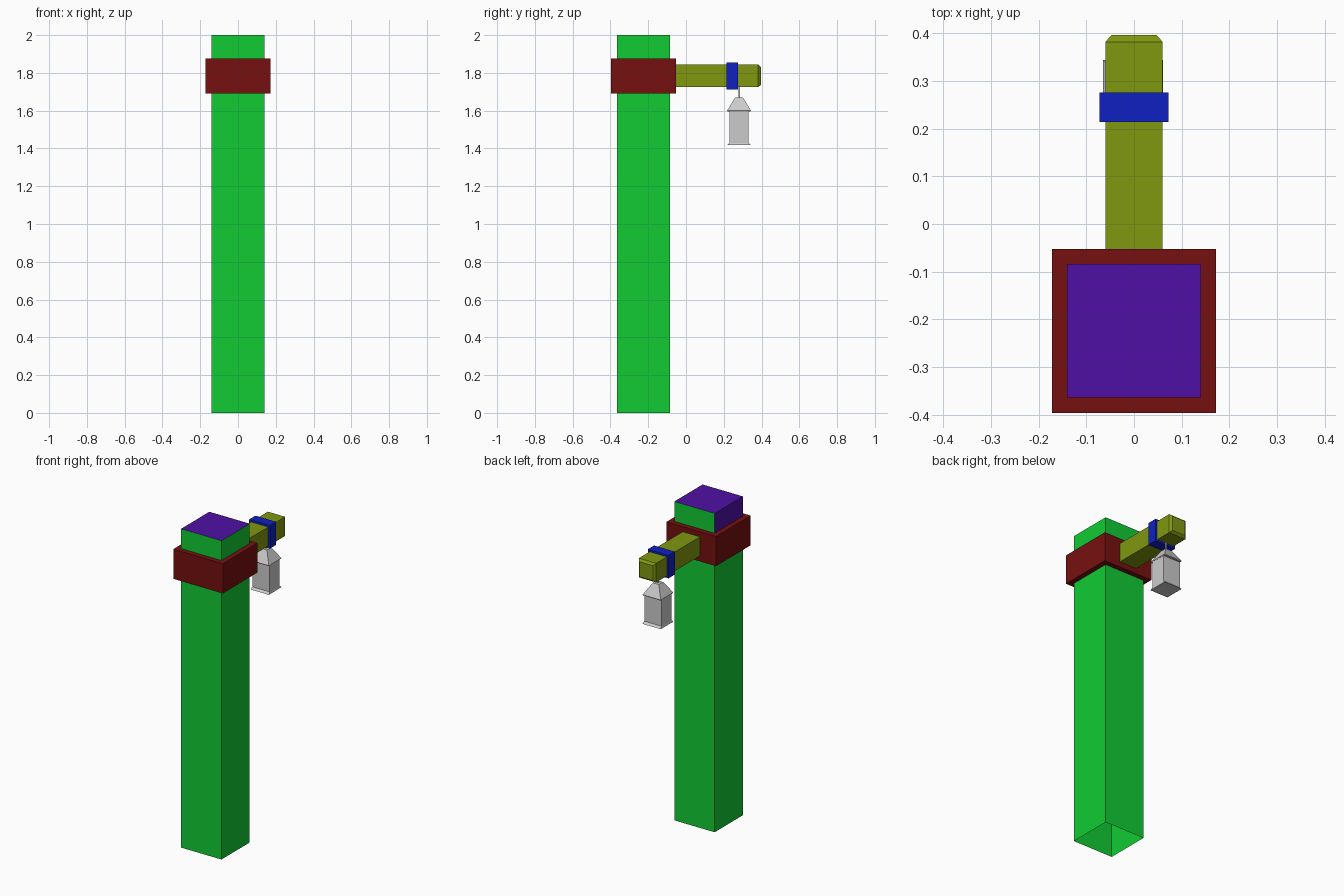
import bpy, bmesh

if "Cube" in bpy.data.objects:
    bpy.data.objects.remove(bpy.data.objects["Cube"])


def material(name, rgb):
    m = bpy.data.materials.new(name)
    m.diffuse_color = (*rgb, 1)
    m.use_nodes = True
    m.node_tree.nodes["Principled BSDF"].inputs["Base Color"].default_value = m.diffuse_color
    return m


green = material("post_green", (0.0056, 0.596, 0.033))
purple = material("cap_purple", (0.08, 0.005, 0.377))
red = material("collar_red", (0.183, 0.005, 0.005))
olive = material("arm_olive", (0.214, 0.311, 0.005))
blue = material("band_blue", (0.005, 0.0144, 0.538))


def loft(name, axis, cx, co, sections, mats=(), start=True, end=True):
    """Rectangular sections (position, half width, half depth) skinned along y or z."""
    bm = bmesh.new()
    rings = []
    for p, hu, *rest in sections:
        hv = rest[0] if rest else hu
        ring = []
        for a, b in ((-1, -1), (1, -1), (1, 1), (-1, 1)):
            u, v = cx + a * hu, co + b * hv
            ring.append(bm.verts.new((u, v, p) if axis == "z" else (u, p, v)))
        rings.append(ring)
    for r, s in zip(rings, rings[1:]):
        for i in range(4):
            j = (i + 1) % 4
            bm.faces.new((r[i], r[j], s[j], s[i]))
    if start:
        bm.faces.new(rings[0][::-1])
    if end:
        bm.faces.new(rings[-1])
    if axis == "y":
        bmesh.ops.reverse_faces(bm, faces=bm.faces[:])
    me = bpy.data.meshes.new(name)
    bm.to_mesh(me)
    bm.free()
    for m in mats:
        me.materials.append(m)
    ob = bpy.data.objects.new(name, me)
    bpy.context.collection.objects.link(ob)
    return ob


POST_Y, ARM_Z = -0.224, 1.784
LAMP_X, LAMP_Y = -0.002, 0.281

# Post: open underneath, purple on the top and on the upper left side
post = loft("post", "z", 0, POST_Y, [(0, 0.14), (1.785, 0.14), (2, 0.14)],
            (green, purple), start=False)
for f in post.data.polygons:
    if f.normal.z > 0.9 or (f.normal.x < -0.9 and f.center.z > 1.785):
        f.material_index = 1

# Collar around the post
loft("collar", "z", 0, POST_Y, [(1.69, 0.172), (1.876, 0.172)], (red,))

# Arm with chamfered tip, and the band round it
loft("arm", "y", 0, ARM_Z, [(-0.084, 0.06), (0.382, 0.06), (0.396, 0.047)], (olive,))
loft("arm_band", "y", 0, ARM_Z, [(0.214, 0.072), (0.276, 0.072)], (blue,))

# Hanging lantern: rod, sloped roof with eaves, body and flared foot
loft("lantern_rod", "z", LAMP_X, LAMP_Y, [(1.666, 0.004), (1.727, 0.004)])
loft("lantern_roof", "z", LAMP_X, LAMP_Y,
     [(1.596, 0.061), (1.6, 0.063), (1.67, 0.021)])
loft("lantern_body", "z", LAMP_X, LAMP_Y,
     [(1.417, 0.063), (1.43, 0.06, 0.05), (1.596, 0.06, 0.05)], end=False)
